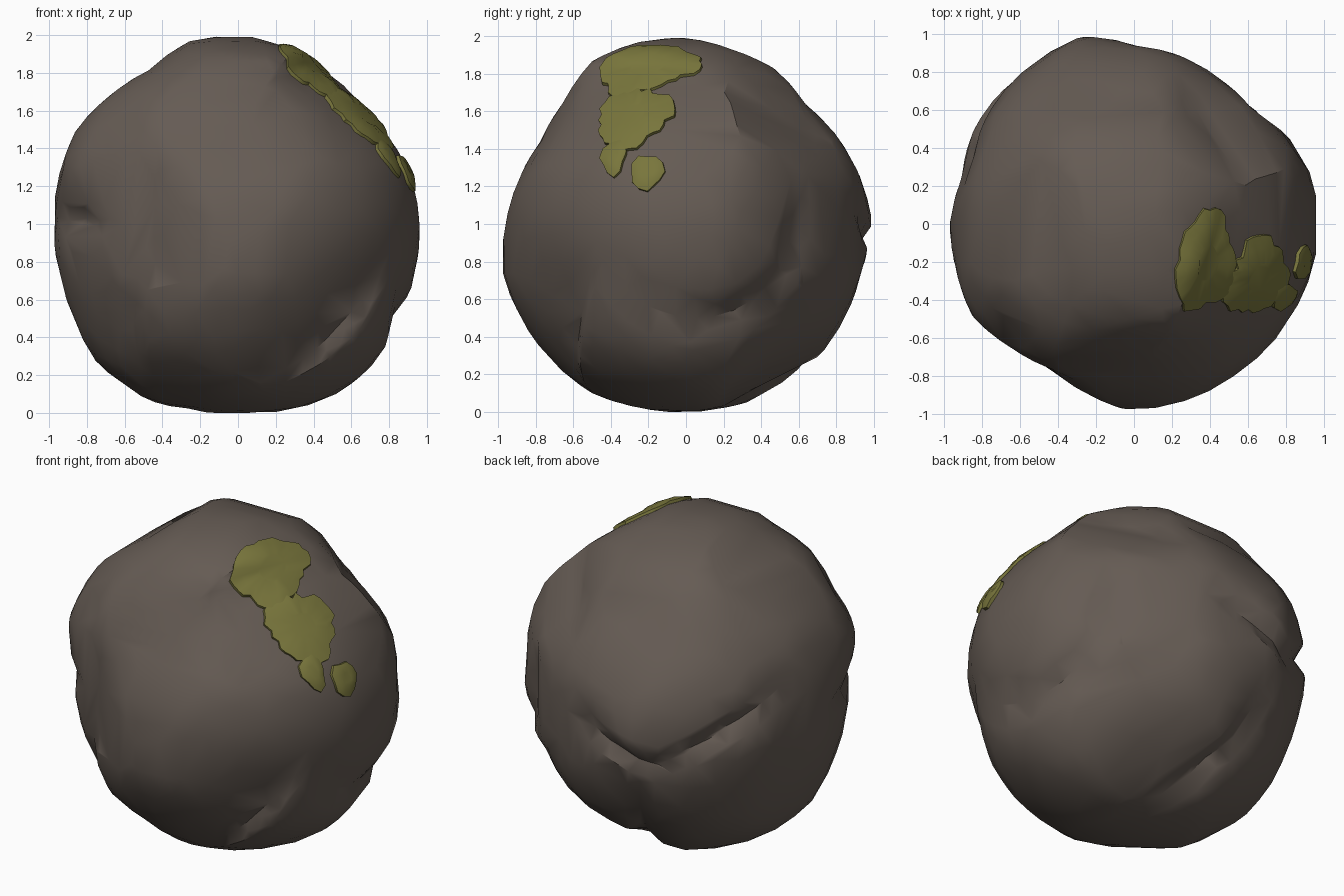
import bpy, bmesh, math, random
from mathutils import Vector

random.seed(4)
cube = bpy.data.objects.get("Cube")
if cube:
    bpy.data.objects.remove(cube, do_unlink=True)


def material(name, colour):
    mat = bpy.data.materials.new(name)
    mat.use_nodes = True
    mat.diffuse_color = colour
    mat.node_tree.nodes["Principled BSDF"].inputs["Base Color"].default_value = colour
    return mat


stone = material("warm grey stone", (0.13, 0.105, 0.088, 1))
green = material("olive moss", (0.19, 0.18, 0.045, 1))
centre = Vector((0, 0, 1))


def section(across, up, percent):
    """Cross-section through the centre: two axes and radii every fifteen degrees."""
    across, up = Vector(across).normalized(), Vector(up).normalized()
    return across, up, across.cross(up), [p / 100 for p in percent]


sections = [
    section((1, 0, 0), (0, 0, 1),
            [96, 95, 92, 91, 93, 97, 100, 100, 94, 96, 99, 98,
             98, 98, 100, 105, 106, 101, 101, 102, 104, 103, 99, 97]),
    section((0, 1, 0), (0, 0, 1),
            [99, 96, 93, 90, 95, 96, 99, 100, 100, 92, 89, 92,
             96, 101, 101, 102, 103, 101, 100, 100, 102, 100, 98, 97]),
    section((1, 0, 0), (0, 1, 0),
            [98, 97, 94, 87, 89, 92, 94, 103, 100, 99, 98, 94,
             97, 97, 98, 92, 88, 93, 99, 97, 96, 96, 96, 97]),
    section((.84, .545, 0), (-.2, .31, .93),
            [92, 93, 88, 85, 93, 99, 101, 101, 98, 101, 102, 103,
             95, 95, 96, 101, 100, 103, 103, 103, 104, 100, 98, 96]),
    section((-.84, -.545, 0), (.2, -.31, .93),
            [93, 102, 98, 101, 100, 104, 100, 97, 98, 98, 97, 95,
             95, 95, 92, 95, 94, 95, 103, 103, 104, 104, 99, 96]),
]

# Creases between slabs: axis of the circle, offset, focus, spread, depth
creases = [
    ((1, .1, .05), .82, (.8, .3, -.42), .9, .07),
    ((.82, -.5, -.3), 0, (-.64, -.6, -.45), .6, .05),
    ((0, 0, 1), .02, (-.9, -.4, .02), .4, .06),
    ((-.93, -.34, -.1), 0, (-.1, .55, -.8), .8, .06),
    ((.35, .31, .88), 0, (-.7, .65, .05), .6, .08),
    ((-.36, 0, .93), 0, (-.2, .92, -.1), .45, .07),
]
# Stepped slabs: axis of the recessed side, then as above
steps = [
    ((-.3, -.87, .41), .06, (.55, -.58, -.6), .6, .07),
    ((.9, -.3, -.3), .1, (.45, -.45, .77), .55, .07),
]


def crease_profile(t):
    return max(0, 1 - abs(t) / .09)


def step_profile(t):
    return min(max(t / .05, 0), 1)


cuts = [(Vector(a).normalized(), o, Vector(f).normalized(), s, d, profile)
        for group, profile in ((creases, crease_profile), (steps, step_profile))
        for a, o, f, s, d in group]


def surface(direction, lift=0):
    """Point on the boulder in a given direction from its centre."""
    d = direction.normalized()
    total = weight = 0
    limit = 2
    for across, up, normal, radii in sections:
        x, y = d.dot(across), d.dot(up)
        turn = math.atan2(y, x) / math.tau * len(radii)
        i = math.floor(turn)
        a, b = radii[i % len(radii)], radii[(i + 1) % len(radii)]
        outline = a + (b - a) * (turn - i)
        w = 1 / (d.dot(normal) ** 2 + .03) ** 2
        total += w * outline
        weight += w
        limit = min(limit, outline / max(math.hypot(x, y), .01))
    radius = min(total / weight, limit)
    for axis, offset, focus, spread, depth, profile in cuts:
        fade = max(0, 1 - (d - focus).length / spread)
        radius -= depth * profile(d.dot(axis) - offset) * fade
    return centre + d * (radius + lift)


def finish(name, bm, mat, angle, keep=1):
    """Turn a mesh into an object, thin it to a share of its faces and shade it."""
    mesh = bpy.data.meshes.new(name)
    bm.to_mesh(mesh)
    bm.free()
    mesh.materials.append(mat)
    obj = bpy.data.objects.new(name, mesh)
    bpy.context.collection.objects.link(obj)
    bpy.ops.object.select_all(action='DESELECT')
    obj.select_set(True)
    bpy.context.view_layer.objects.active = obj
    if keep < 1:
        mod = obj.modifiers.new("coarse facets", 'DECIMATE')
        mod.ratio = keep
        bpy.ops.object.modifier_apply(modifier=mod.name)
    bpy.ops.object.shade_smooth_by_angle(angle=math.radians(angle))


# Boulder
bm = bmesh.new()
bmesh.ops.create_icosphere(bm, subdivisions=6, radius=1)
for v in bm.verts:
    v.co = surface(v.co)
finish("boulder", bm, stone, 38, keep=.07)


def moss(name, middle, long, wide, sides):
    """Ragged patch hugging the stone, thin at its rim."""
    normal = Vector(middle).normalized()
    v_axis = normal.cross(Vector((0, 1, 0))).normalized()
    u_axis = v_axis.cross(normal)
    phase = random.uniform(0, math.tau)
    bm = bmesh.new()
    angles = [math.tau * i / sides for i in range(sides)]
    ragged = [.1 * math.sin(3 * a + phase) + random.uniform(-.12, .08) for a in angles]
    rings = []
    for size, lift in ((.35, .02), (.7, .02), (.97, .013), (1, -.015)):
        ring = []
        for a, r in zip(angles, ragged):
            reach = size * (1 + r * size)
            d = normal + reach * (u_axis * long * math.cos(a) + v_axis * wide * math.sin(a))
            ring.append(bm.verts.new(surface(d, lift + random.uniform(0, .006))))
        rings.append(ring)
    bm.faces.new(rings[0])
    for inner, outer in zip(rings, rings[1:]):
        for i in range(sides):
            j = (i + 1) % sides
            bm.faces.new((inner[i], outer[i], outer[j], inner[j]))
    bmesh.ops.recalc_face_normals(bm, faces=bm.faces)
    if sum(f.normal.dot(normal) for f in bm.faces) < 0:
        bmesh.ops.reverse_faces(bm, faces=bm.faces)
    finish(name, bm, green, 50)


# Moss patches
moss("upper_moss", (.38, -.2, .82), .31, .21, 34)
moss("middle_moss", (.65, -.28, .57), .24, .25, 34)
moss("side_moss", (.88, -.2, .27), .1, .11, 12)
moss("lower_moss", (.77, -.37, .35), .08, .12, 12)
